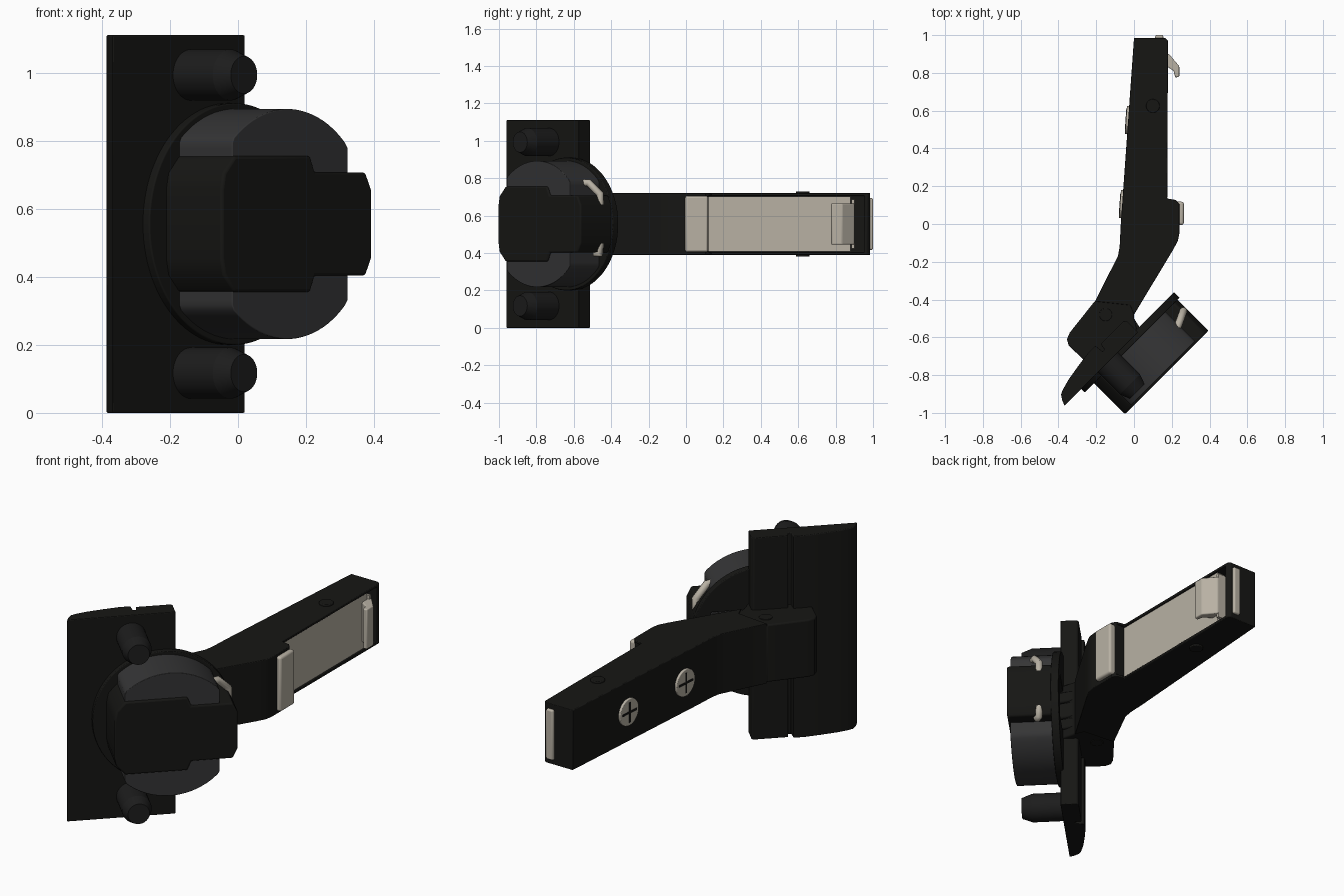
import bpy, bmesh, math
from mathutils import Vector

if "Cube" in bpy.data.objects:
    bpy.data.objects.remove(bpy.data.objects["Cube"])

ZC = 0.555                     # mirror plane of the hinge
CUP = math.radians(45)         # cup side is turned 45 degrees; local x = along door, local -y = into door


def material(name, r, g, b):
    m = bpy.data.materials.new(name)
    m.diffuse_color = (r, g, b, 1)
    m.use_nodes = True
    m.node_tree.nodes["Principled BSDF"].inputs["Base Color"].default_value = m.diffuse_color
    return m


BLACK = material("black", 0.008, 0.008, 0.007)
DOWEL = material("soft_black", 0.012, 0.012, 0.012)
GREY = material("dark_grey", 0.035, 0.035, 0.036)
BEIGE = material("beige_metal", 0.48, 0.44, 0.37)


def finish(ob, mat, bevel=0, rot=0):
    ob.data.materials.append(mat)
    ob.rotation_euler.z = rot
    if bevel:
        b = ob.modifiers.new("bevel", 'BEVEL')
        b.width, b.segments, b.limit_method = bevel, 3, 'ANGLE'
        b.angle_limit = math.radians(40)
    return ob


def prism(name, pts, axis, a, b, mat, bevel=0, rot=0):
    """Profile (x,y) extruded along z, or profile (x,z) extruded along y."""
    bm = bmesh.new()
    put = (lambda p, t: (p[0], p[1], t)) if axis == 'z' else (lambda p, t: (p[0], t, p[1]))
    lo = [bm.verts.new(put(p, a)) for p in pts]
    hi = [bm.verts.new(put(p, b)) for p in pts]
    bm.faces.new(lo)
    bm.faces.new(hi)
    for i in range(len(pts)):
        j = (i + 1) % len(pts)
        bm.faces.new((lo[i], lo[j], hi[j], hi[i]))
    bmesh.ops.recalc_face_normals(bm, faces=bm.faces)
    me = bpy.data.meshes.new(name)
    bm.to_mesh(me)
    bm.free()
    ob = bpy.data.objects.new(name, me)
    bpy.context.collection.objects.link(ob)
    return finish(ob, mat, bevel, rot)


def box(name, x0, x1, y0, y1, half, mat, bevel=0, rot=0):
    return prism(name, [(x0, y0), (x1, y0), (x1, y1), (x0, y1)], 'z', ZC - half, ZC + half, mat, bevel, rot)


def circle(cx, r, lo=-9, hi=9, n=96):
    return [(min(hi, max(lo, cx + r * math.cos(i * math.tau / n))),
             ZC + r * math.sin(i * math.tau / n)) for i in range(n)]


def cylinder(name, r, depth, loc, direction, mat, bevel=0, r2=None):
    bpy.ops.mesh.primitive_cone_add(vertices=40, radius1=r, radius2=r if r2 is None else r2,
                                    depth=depth, location=loc)
    ob = bpy.context.object
    ob.name = name
    rot = Vector(direction).to_track_quat('Z', 'Y').to_euler()
    finish(ob, mat, bevel)
    ob.rotation_euler = rot
    return ob


def cut(targets, cutter):
    for t in targets:
        m = t.modifiers.new("cut", 'BOOLEAN')
        m.operation, m.object, m.solver = 'DIFFERENCE', cutter, 'EXACT'
        t.modifiers.move(len(t.modifiers) - 1, 0)
        bpy.context.view_layer.objects.active = t
        bpy.ops.object.modifier_apply(modifier="cut")
    bpy.data.objects.remove(cutter)


def door(u, v, z):
    """Cup-side coordinates to world."""
    c = math.sqrt(0.5)
    return Vector((c * (u + v), c * (u - v), z))


# Arm with its open channel on the right
arm = prism("arm", [(0, .985), (.165, .985), (.18, .97), (.176, .135), (.222, .127), (.24, .105),
                    (.24, -.05), (.232, -.09), (.205, -.14), (0, -.48), (-.02, -.43), (-.207, -.41),
                    (-.085, -.17), (-.076, -.12), (-.07, 0)], 'z', ZC - .165, ZC + .165, BLACK, .007)
cut([arm], box("channel_cutter", .12, .4, .12, .955, .15, BLACK))

# Hinge housing at the end of the arm
prism("arm_housing", [(0, -.41), (-.205, -.405), (-.34, -.575), (-.355, -.61), (-.345, -.645),
                      (-.2, -.78), (.02, -.57), (0, -.5)], 'z', ZC - .158, ZC + .158, BLACK, .008)

# Beige sliding plate, front lip, latch hook and end tab
box("slide_plate", .125, .17, .1, .88, .148, BEIGE)
box("slide_lip", .22, .264, -.005, .118, .15, BEIGE, .012)
prism("latch_hook", [(.165, .9), (.185, .9), (.24, .835), (.24, .78), (.218, .775), (.21, .81), (.165, .84)],
      'z', ZC - .11, ZC + .11, BEIGE, .006)
box("latch_wall", .125, .18, .885, .9, .13, BEIGE)
box("end_tab", .112, .155, .975, 1.0, .138, BEIGE, .008)

# Cross-head screws in the back face of the arm
tilt = math.atan2(.07, .985)
normal = Vector((-math.cos(tilt), math.sin(tilt), 0))
for i, y in enumerate((.105, .55)):
    p = Vector((-.07 + y * .07 / .985, y, ZC))
    cylinder(f"screw_{i}", .074, .04, p - normal * .008, normal, BEIGE, .004)
    for k in range(2):
        bpy.ops.mesh.primitive_cube_add(size=1, location=p + normal * .008)
        s = bpy.context.object
        s.name = f"screw_slot_{i}_{k}"
        s.scale = (.012, .11, .012) if k else (.012, .012, .11)
        finish(s, BLACK, 0, -tilt)

# Pivot pins
cylinder("arm_pin", .036, .35, (.1, .625, ZC), (0, 0, 1), BLACK, .004)
cylinder("housing_pin", .034, .324, (-.15, -.48, ZC), (0, 0, 1), BLACK, .003)

# Cup: flange disc, grey bowl and central core
flange = prism("cup_flange", circle(-.46, .355), 'y', -.447, -.405, BLACK, .004, CUP)
bowl = prism("cup_bowl", circle(-.46, .338, -.69, -.21), 'y', -.667, -.44, GREY, .003, CUP)
half = [(-.12, .1), (-.145, .152), (-.355, .152), (-.375, .2), (-.69, .2), (-.735, .15), (-.745, .1)]
core = prism("cup_core", [(u, ZC + h) for u, h in half] + [(u, ZC - h) for u, h in reversed(half)],
             'y', -.678, -.43, BLACK, .014, CUP)
cut([flange, bowl, core], box("cup_cutter", -.66, -.2, -.62, -.3, .125, BLACK, 0, CUP))

# Links between arm and cup
for n, z0, z1 in (("outer", -.11, -.05), ("inner", -.045, .045), ("upper", .05, .11)):
    prism(f"link_{n}", [(-.2, -.47), (-.08, -.4), (.0, -.5), (.1, -.66), (.06, -.74), (0, -.74)],
          'z', ZC + z0, ZC + z1, BLACK, .01)

# Mounting plate: domed side, groove, flat side
plate = [(-.94, -.42), (-.39, -.42), (-.39, -.335), (-.4, -.325), (-.575, -.325), (-.58, -.36), (-.595, -.36),
         (-.6, -.312), (-.66, -.312), (-.735, -.322), (-.83, -.338), (-.89, -.355), (-.912, -.366), (-.928, -.39)]
prism("mounting_plate", plate, 'z', 0, 2 * ZC, BLACK, .004, CUP)

# Dowels
for i, s in enumerate((-1, 1)):
    z = ZC + s * .438
    d = door(0, 1, 0)
    cylinder(f"dowel_{i}", .075, .19, door(-.615, .49, z), d, DOWEL)
    cylinder(f"dowel_tip_{i}", .075, .055, door(-.615, .6125, z), d, DOWEL, 0, .055)

# Bent wire spring over the cup, above and below
for i, pts in enumerate(([(.222, -.57, .775), (.24, -.52, .775), (.262, -.46, .715), (.262, -.46, .66)],
                         [(.25, -.49, .40), (.262, -.46, .395), (.262, -.46, .45)])):
    cu = bpy.data.curves.new(f"spring_wire_{i}", 'CURVE')
    cu.dimensions, cu.bevel_depth, cu.bevel_resolution, cu.use_fill_caps = '3D', .02, 3, True
    sp = cu.splines.new('POLY')
    sp.points.add(len(pts) - 1)
    for q, p in zip(sp.points, pts):
        q.co = (*p, 1)
    ob = bpy.data.objects.new(f"spring_wire_{i}", cu)
    bpy.context.collection.objects.link(ob)
    cu.materials.append(BEIGE)

# Smooth shading with sharp edges kept
for ob in bpy.data.objects:
    ob.select_set(ob.type == 'MESH')
bpy.context.view_layer.objects.active = arm
bpy.ops.object.shade_smooth_by_angle(angle=math.radians(35))
